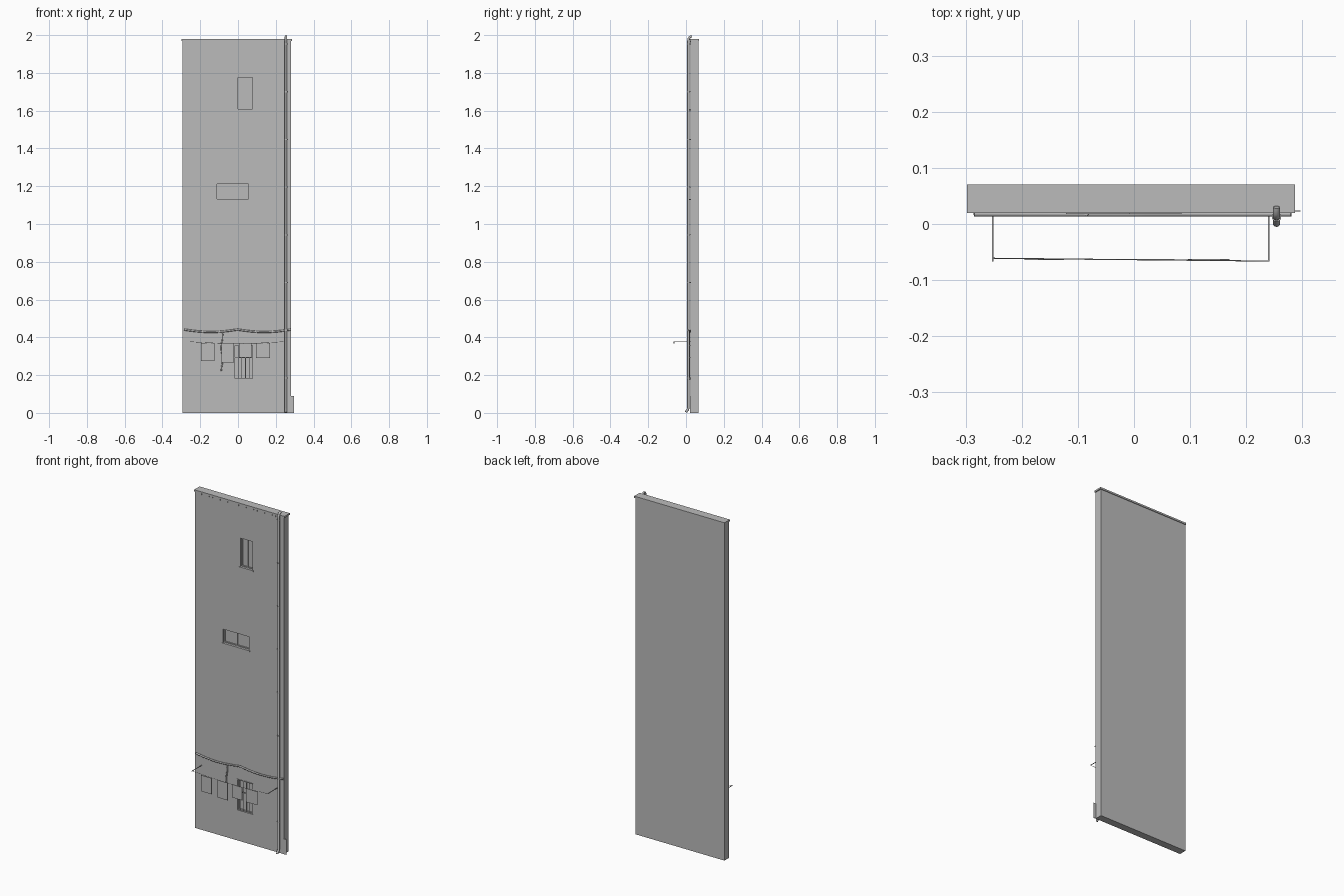
import bpy, bmesh, math
from mathutils import Vector, Matrix

if "Cube" in bpy.data.objects:
    bpy.data.objects.remove(bpy.data.objects["Cube"])

plaster = bpy.data.materials.new("grey_plaster")
plaster.diffuse_color = (0.5, 0.5, 0.5, 1)
plaster.use_nodes = True
plaster.node_tree.nodes["Principled BSDF"].inputs["Base Color"].default_value = plaster.diffuse_color


def finish(name, bm):
    """Turn a bmesh into a named object with the grey material."""
    bmesh.ops.recalc_face_normals(bm, faces=bm.faces)
    me = bpy.data.meshes.new(name)
    bm.to_mesh(me)
    bm.free()
    me.materials.append(plaster)
    ob = bpy.data.objects.new(name, me)
    bpy.context.collection.objects.link(ob)
    return ob


def boxes(name, specs):
    """Boxes given as (x0, x1, y0, y1, z0, z1)."""
    bm = bmesh.new()
    for x0, x1, y0, y1, z0, z1 in specs:
        m = (Matrix.Translation(((x0 + x1) / 2, (y0 + y1) / 2, (z0 + z1) / 2))
             @ Matrix.Diagonal((x1 - x0, y1 - y0, z1 - z0, 1)))
        bmesh.ops.create_cube(bm, size=1, matrix=m)
    return finish(name, bm)


def tube(name, points, radius, sides=8):
    """Round tube along a path, with capped ends."""
    pts = [Vector(p) for p in points]
    bm = bmesh.new()
    rings = []
    for i, p in enumerate(pts):
        d = (pts[min(i + 1, len(pts) - 1)] - pts[max(i - 1, 0)]).normalized()
        u = d.orthogonal() if abs(d.x) > 0.9 else d.cross(Vector((1, 0, 0)))
        u.normalize()
        v = d.cross(u)
        rings.append([bm.verts.new(p + radius * (u * math.cos(a) + v * math.sin(a)))
                      for a in (2 * math.pi * k / sides for k in range(sides))])
    for a, b in zip(rings, rings[1:]):
        for k in range(sides):
            n = (k + 1) % sides
            f = bm.faces.new((a[k], a[n], b[n], b[k]))
            f.smooth = True
    bm.faces.new(rings[0])
    bm.faces.new(rings[-1])
    return finish(name, bm)


FRONT, BACK, DEPTH = 0.023, 0.066, 0.014

# Wall with three window openings: (name, x0, x1, z0, z1)
windows = [("upper_window", 0.0, 0.078, 1.608, 1.775),
           ("middle_window", -0.112, 0.055, 1.133, 1.212),
           ("lower_window", -0.018, 0.078, 0.178, 0.36)]
wall = boxes("wall", [(-0.295, 0.281, FRONT, BACK, 0, 1.974)])
cutter = boxes("window_cutter", [(x0, x1, FRONT - 0.02, FRONT + DEPTH, z0, z1)
                                 for _, x0, x1, z0, z1 in windows])
cutter.hide_render = True
cutter.hide_viewport = True
cut = wall.modifiers.new("openings", 'BOOLEAN')
cut.operation = 'DIFFERENCE'
cut.solver = 'EXACT'
cut.object = cutter

# Frames with a centre bar, set inside the openings
for name, x0, x1, z0, z1 in windows:
    t, ya, yb = 0.006, FRONT + DEPTH - 0.005, FRONT + DEPTH + 0.001
    xm = (x0 + x1) / 2
    boxes(name + "_frame", [(x0, x0 + t, ya, yb, z0, z1), (x1 - t, x1, ya, yb, z0, z1),
                            (x0 + t, x1 - t, ya, yb, z0, z0 + t),
                            (x0 + t, x1 - t, ya, yb, z1 - t, z1),
                            (xm - t / 2, xm + t / 2, ya, yb, z0 + t, z1 - t)])

# Sills below the two high windows
for name, x0, x1, z0, z1 in windows[:2]:
    boxes(name + "_sill", [(x0 - 0.009, x1 + 0.007, FRONT - 0.005, FRONT + DEPTH, z0 - 0.006, z0)])

# Security grille over the low window
bars = [(-0.02 + i * 0.0194, -0.017 + i * 0.0194, 0.0185, 0.0215, 0.175, 0.363) for i in range(6)]
bars += [(-0.02, 0.08, 0.019, 0.023, z, z + 0.003) for z in (0.178, 0.29, 0.357)]
boxes("window_grille", bars)

# Roof cap with small blocks below it, and the plinth plate at the corner
boxes("roof_cap", [(-0.298, 0.287, 0.020, 0.070, 1.970, 1.980)])
boxes("cap_blocks", [(-0.285 + i * 0.024, -0.274 + i * 0.024, 0.0205, 0.024, 1.962, 1.970)
                     for i in range(22)])
boxes("corner_plinth", [(0.270, 0.297, 0.0225, 0.0245, 0, 0.09)])

# Drainpipe with bends at both ends, plus its collars
X = 0.254
tube("drainpipe", [(X, 0.001, 0.003), (X, 0.003, 0.010), (X, 0.009, 0.017), (X, 0.0125, 0.026),
                   (X, 0.0125, 1.968), (X, 0.014, 1.980), (X, 0.020, 1.990), (X, 0.030, 1.9935)],
     0.0065, 12)
for i in range(8):
    z = 0.185 + i * 0.2525
    tube("pipe_collar", [(X, 0.0125, z - 0.003), (X, 0.0125, z + 0.003)], 0.0085, 12)
    boxes("pipe_bracket", [(X - 0.002, X + 0.002, 0.0125, 0.025, z - 0.002, z + 0.002)])

# Sagging cable in two swags, with a loose end hanging down
swag = []
for i in range(25):
    x = -0.285 + 0.565 * i / 24
    s = abs(math.sin(2 * math.pi * i / 24))
    swag.append((x, 0.018, 0.441 - 0.013 * s))
tube("wall_cable", swag, 0.005)
tube("hanging_cable", [(-0.085 + 0.004 * math.sin(i * 1.1), 0.018, 0.437 - 0.0215 * i)
                       for i in range(11)], 0.004, 6)

# Clothesline arms and line
for x in (-0.252, 0.240):
    boxes("line_arm", [(x - 0.0015, x + 0.0015, -0.067, 0.024, 0.376, 0.379)])
tube("clothesline", [(-0.252 + 0.492 * t, -0.061 - 0.005 * t, 0.377 - 0.036 * t * (1 - t))
                     for t in (i / 12 for i in range(13))], 0.001, 5)

# Cloths hanging from the line: (x0, x1, bottom)
for x0, x1, z in ((-0.195, -0.125, 0.275), (-0.088, -0.022, 0.267),
                  (0.005, 0.072, 0.292), (0.096, 0.170, 0.290)):
    boxes("hanging_cloth", [(x0, x1, -0.0645, -0.0625, z, 0.369)])
